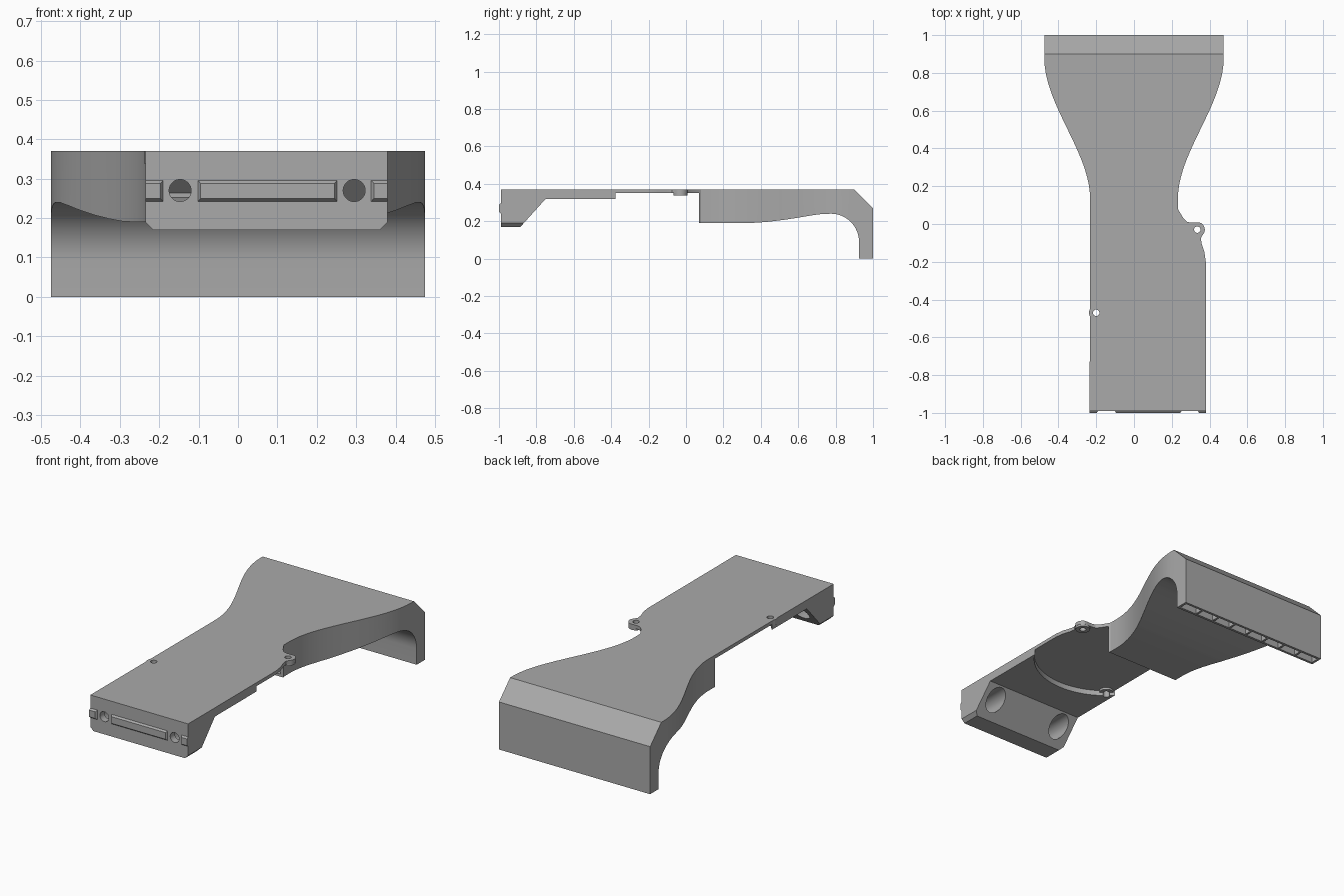
import bpy, bmesh, math
from mathutils import Vector

if "Cube" in bpy.data.objects:
    bpy.data.objects.remove(bpy.data.objects["Cube"], do_unlink=True)

grey = bpy.data.materials.new("plain grey")
grey.use_nodes = True
grey.diffuse_color = (0.4, 0.4, 0.4, 1)
grey.node_tree.nodes["Principled BSDF"].inputs["Base Color"].default_value = grey.diffuse_color


def finish(name, bm):
    bmesh.ops.recalc_face_normals(bm, faces=bm.faces)
    mesh = bpy.data.meshes.new(name)
    bm.to_mesh(mesh)
    bm.free()
    mesh.materials.append(grey)
    obj = bpy.data.objects.new(name, mesh)
    bpy.context.collection.objects.link(obj)
    return obj


def prism(name, points, axis, low, high):
    """Extrude a 2D profile along x, y or z."""
    place = {"x": lambda a, b: (low, a, b),
             "y": lambda a, b: (a, low, b),
             "z": lambda a, b: (a, b, low)}[axis]
    bm = bmesh.new()
    face = bm.faces.new([bm.verts.new(place(a, b)) for a, b in points])
    ext = bmesh.ops.extrude_face_region(bm, geom=[face])
    step = Vector([high - low if c == axis else 0 for c in "xyz"])
    bmesh.ops.translate(bm, vec=step, verts=[v for v in ext["geom"] if isinstance(v, bmesh.types.BMVert)])
    return finish(name, bm)


def arc(cx, cy, r, start, end, n):
    return [(cx + r * math.cos(math.radians(start + (end - start) * i / n)),
             cy + r * math.sin(math.radians(start + (end - start) * i / n))) for i in range(n + 1)]


def disc(name, x, y, r, axis, low, high):
    return prism(name, arc(x, y, r, 0, 360, 32)[:-1], axis, low, high)


def rect(a0, a1, b0, b1):
    return [(a0, b0), (a1, b0), (a1, b1), (a0, b1)]


def combine(obj, other, operation):
    mod = obj.modifiers.new("cut", "BOOLEAN")
    mod.operation, mod.solver, mod.object = operation, "EXACT", other
    bpy.context.view_layer.objects.active = obj
    bpy.ops.object.modifier_apply(modifier=mod.name)
    bpy.data.objects.remove(other, do_unlink=True)


def flare(y0, y1, inset):
    """Right-hand edge of the widening duct."""
    edge = []
    for i in range(29):
        y = y0 + (y1 - y0) * i / 28
        t = min(max((y - 0.13) / 0.75, 0), 1)
        edge.append((0.232 + 0.243 * t * t * (3 - 2 * t) - inset, y))
    return edge


def mirrored(edge):
    return [(-x, y) for x, y in reversed(edge)]


# Main shell: plan outline crossed with the side profile
right = flare(0.08, 1.0, 0)
ear_edge = [(0.38, -0.99), (0.38, -0.2), (0.373, -0.15), (0.358, -0.105), (0.354, -0.075)]
ear_edge += arc(0.335, -0.03, 0.04, -45, 70, 10) + [(0.30, 0.007), (0.28, 0.012), (0.262, 0.03)]
shell = prism("duct_shell", ear_edge + right + mirrored(right) + [(-0.235, -0.99)], "z", -0.1, 0.5)

belly = [(0.3, 0.19), (0.38, 0.192), (0.45, 0.198), (0.53, 0.208), (0.6, 0.219), (0.67, 0.231),
         (0.73, 0.239), (0.775, 0.24)]
throat = arc(0.775, 0.09, 0.15, 85, 0, 12)
side = [(-0.99, 0.17), (-0.885, 0.17), (-0.75, 0.32), (0.07, 0.32), (0.07, 0.19)] + belly + throat
side += [(0.925, 0), (1.0, 0), (1.0, 0.27), (0.9, 0.37), (-0.99, 0.37)]
combine(shell, prism("side_cutter", side, "x", -0.7, 0.7), "INTERSECT")

# Round recess under the plate
recess = arc(0.05, -0.17, 0.39, 180, 360, 48) + [(0.44, 0.07), (-0.34, 0.07)]
combine(shell, prism("recess_cutter", recess, "z", 0.25, 0.35), "DIFFERENCE")

# Hollow air passage from the inlet to the bottom outlet
wall = 0.014
inner = flare(0.0, 1 - wall, wall)
passage = prism("passage", inner + mirrored(inner), "z", -0.1, 0.5)
roof = [(0.0, 0.205)] + [(y, z + wall) for y, z in belly] + arc(0.775, 0.09, 0.164, 85, 0, 12)
roof += [(0.939, -0.05), (1 - wall, -0.05), (1 - wall, 0.264), (0.894, 0.35), (0.0, 0.35)]
combine(passage, prism("passage_side", roof, "x", -0.7, 0.7), "INTERSECT")
combine(shell, passage, "DIFFERENCE")

# Chamfered lower corners of the front block
for x, s in ((-0.235, 1), (0.38, -1)):
    corner = [(x - s * 0.01, 0.16), (x + s * 0.03, 0.16), (x - s * 0.01, 0.2)]
    combine(shell, prism("corner_cutter", corner, "y", -1.1, -0.5), "DIFFERENCE")

# Screw holes through the front, with wide counterbores from behind
for x in (-0.147, 0.295):
    combine(shell, disc("hole_cutter", x, 0.27, 0.028, "y", -1.1, -0.9), "DIFFERENCE")
    combine(shell, disc("bore_cutter", x, 0.258, 0.055, "y", -0.95, -0.7), "DIFFERENCE")

# Mounting bosses with screw holes
for x, y in ((0.335, -0.03), (-0.2, -0.47)):
    combine(shell, disc("boss", x, y, 0.038, "z", 0.338, 0.37), "UNION")
    combine(shell, disc("screw_cutter", x, y, 0.017, "z", 0.2, 0.5), "DIFFERENCE")


# Raised bars on the front face, tapered towards their outer face
def bar(name, x0, x1, taper0, taper1):
    bm = bmesh.new()
    back = [bm.verts.new((x, -0.985, z)) for x, z in rect(x0, x1, 0.238, 0.3)]
    front = [bm.verts.new((x, -1.0, z)) for x, z in rect(x0 + taper0, x1 - taper1, 0.25, 0.288)]
    bm.faces.new(back)
    bm.faces.new(front)
    for i in range(4):
        j = (i + 1) % 4
        bm.faces.new((back[i], back[j], front[j], front[i]))
    return finish(name, bm)


bar("front_centre_bar", -0.105, 0.255, 0.01, 0.01)
bar("front_right_bar", -0.235, -0.187, 0, 0.01)
bar("front_left_bar", 0.335, 0.38, 0.01, 0)

# Vanes dividing the outlet
for i in range(1, 8):
    x = -0.461 + 0.922 * i / 8
    prism("outlet_vane", rect(0.932, 0.993, 0.002, 0.16), "x", x - 0.006, x + 0.006)

# Smooth curved walls, keep the corners crisp
for obj in bpy.context.collection.objects:
    obj.select_set(obj.type == "MESH" and grey.name in obj.data.materials)
bpy.context.view_layer.objects.active = shell
bpy.ops.object.shade_smooth_by_angle(angle=math.radians(25))
